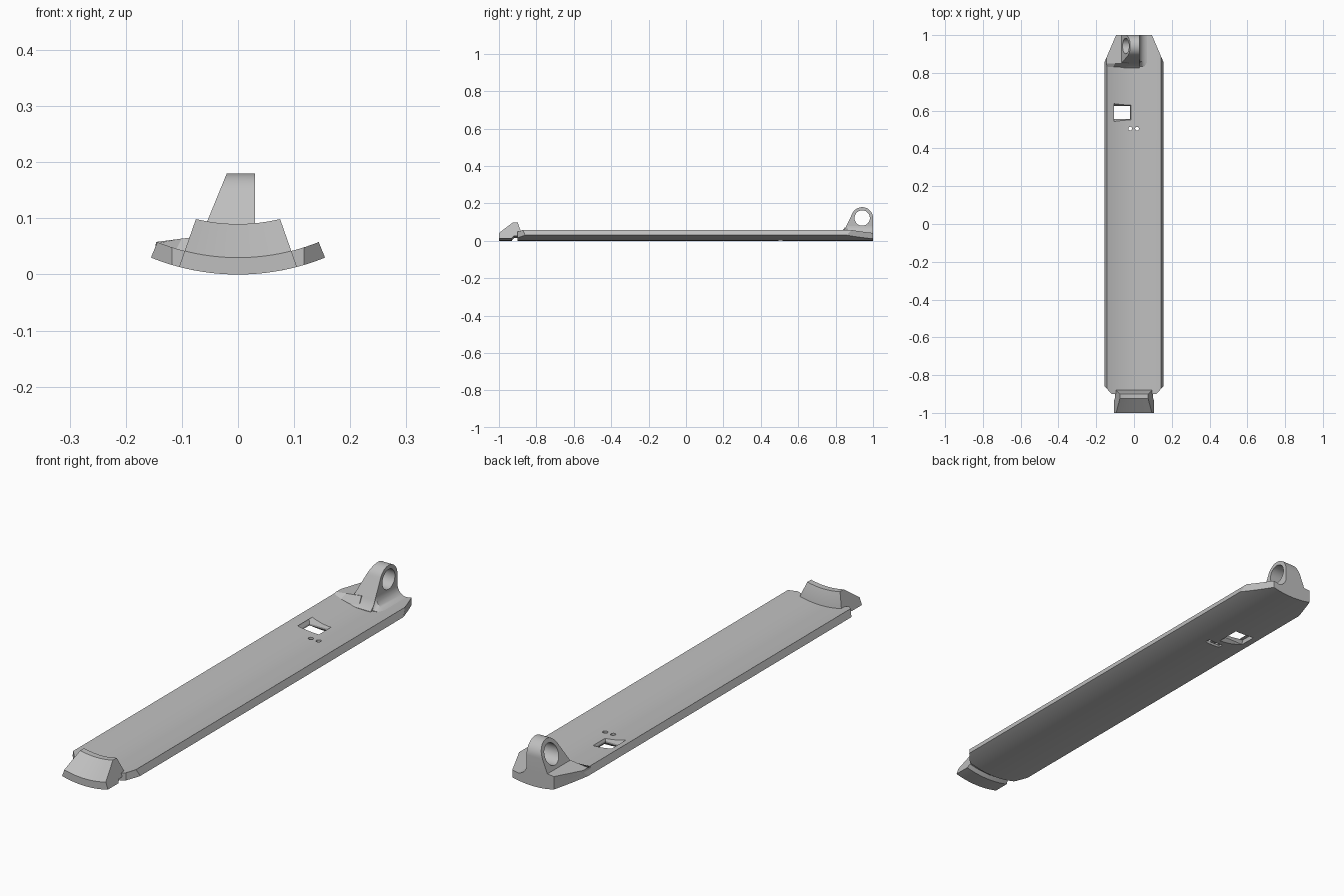
import bpy, bmesh, math
from mathutils import Vector

if "Cube" in bpy.data.objects:
    bpy.data.objects.remove(bpy.data.objects["Cube"])

R = 0.415          # outer radius of the curved plate, axis along y
THICK = 0.03
HALF = 0.383       # half angle of the plate

grey = bpy.data.materials.new("plain_grey")
grey.use_nodes = True
grey.diffuse_color = (0.52, 0.52, 0.52, 1)
grey.node_tree.nodes["Principled BSDF"].inputs["Base Color"].default_value = (0.52, 0.52, 0.52, 1)


def curved(h, a, y):
    """Point at height h above the outer surface, at angle a around the axis."""
    return ((R - h) * math.sin(a), y, R - (R - h) * math.cos(a))


def loft(name, rings, clips=()):
    """Skin closed rings, cap the ends, then trim with vertical planes."""
    bm = bmesh.new()
    vr = [[bm.verts.new(p) for p in ring] for ring in rings]
    n = len(vr[0])
    for a, b in zip(vr, vr[1:]):
        for i in range(n):
            j = (i + 1) % n
            bm.faces.new((a[i], a[j], b[j], b[i]))
    bm.faces.new(vr[0])
    bm.faces.new(vr[-1])
    bmesh.ops.remove_doubles(bm, verts=bm.verts[:], dist=1e-5)
    for co, normal in clips:
        cut = bmesh.ops.bisect_plane(bm, geom=bm.verts[:] + bm.edges[:] + bm.faces[:],
                                     plane_co=co, plane_no=normal, clear_outer=True)
        edges = [e for e in cut["geom_cut"] if isinstance(e, bmesh.types.BMEdge)]
        if edges:
            bmesh.ops.contextual_create(bm, geom=edges)
    bmesh.ops.recalc_face_normals(bm, faces=bm.faces[:])
    me = bpy.data.meshes.new(name)
    bm.to_mesh(me)
    bm.free()
    ob = bpy.data.objects.new(name, me)
    bpy.context.collection.objects.link(ob)
    me.materials.append(grey)
    return ob


def activate(ob):
    bpy.ops.object.select_all(action='DESELECT')
    ob.select_set(True)
    bpy.context.view_layer.objects.active = ob


def cut(ob, cutter):
    cutter.hide_render = True
    mod = ob.modifiers.new("cut", 'BOOLEAN')
    mod.operation = 'DIFFERENCE'
    mod.solver = 'EXACT'
    mod.object = cutter
    activate(ob)
    bpy.ops.object.modifier_apply(modifier=mod.name)
    bpy.data.objects.remove(cutter)


def rectangle(cx, cy, w, d, z):
    return [(cx + sx * w / 2, cy + sy * d / 2, z)
            for sx, sy in ((-1, -1), (1, -1), (1, 1), (-1, 1))]


def circle_z(cx, cy, r, z, n=20):
    return [(cx + r * math.cos(k * math.tau / n), cy + r * math.sin(k * math.tau / n), z)
            for k in range(n)]


# Corner trims: vertical planes through two plan points on each side
def corner(p, q, side, end):
    d = Vector((side * (q[0] - p[0]), q[1] - p[1], 0))
    normal = Vector((-d.y, d.x, 0))
    if normal.x * side < 0:
        normal = -normal
    return Vector((side * p[0], p[1], 0)), normal


rear_trims = [corner((0.155, 0.86), (0.095, 1.0), s, 1) for s in (-1, 1)]
front_trims = [corner((0.155, -0.86), (0.118, -0.9), s, -1) for s in (-1, 1)]

# Long curved plate
angles = [HALF * (k / 20 - 1) for k in range(41)]
plate = loft("curved_plate",
             [[curved(0, a, y) for a in angles] + [curved(THICK, a, y) for a in reversed(angles)]
              for y in (-0.9, 1.0)], rear_trims + front_trims)

# Flared window, two pin holes and the shallow slot joining them underneath
wx, wy = -0.065, 0.59
cut(plate, loft("window_cutter", [rectangle(wx, wy, 0.13, 0.11, -0.005),
                                  rectangle(wx, wy, 0.09, 0.07, 0.015),
                                  rectangle(wx, wy, 0.09, 0.07, 0.022),
                                  rectangle(wx, wy, 0.115, 0.095, 0.045)]))
for hx in (-0.02, 0.016):
    cut(plate, loft("pin_hole_cutter", [circle_z(hx, 0.505, 0.01, z) for z in (-0.01, 0.06)]))
cut(plate, loft("slot_cutter", [rectangle(-0.002, 0.505, 0.07, 0.022, z) for z in (-0.01, 0.01)]))

# Front hook: (y, height) profile swept round the arc, narrowing upward
hook_profile = [(-1, 0), (-1, 0.03), (-0.925, 0.09), (-0.9, 0.09), (-0.88, 0.03),
                (-0.88, 0.014), (-0.92, 0.014), (-0.932, 0)]


def hook_ring(t):
    ring = []
    for y, h in hook_profile:
        width = 0.105 - h / 3
        ring.append(curved(h, t * math.asin(width / (R - h)), y))
    return ring


hook = loft("front_hook", [hook_ring(k / 10 - 1) for k in range(21)])

# Rear lug: rounded eye profile, upright on its left, leaning on its right
ey, ez, er = 0.942, 0.122, 0.058
lug_profile = [(1.0, 0.015), (1.0, 0.06)]
for k in range(19):
    a = math.radians(155 * k / 18)
    lug_profile.append((ey + er * math.cos(a), ez + er * math.sin(a)))
lug_profile += [(0.851, 0.066), (0.842, 0.048), (0.825, 0.032), (0.825, 0.015)]
lug = loft("rear_lug", [[(-0.02 - (0.18 - z) * 0.41, y, z) for y, z in lug_profile],
                        [(0.03, y, z) for y, z in lug_profile]])
cut(lug, loft("eye_cutter", [[(x, ey + p[0], ez + p[1]) for p in circle_z(0, 0, 0.041, 0, 40)]
                             for x in (-0.2, 0.1)]))

# Concave fillet on the lug's left
fillet = [(0.02, 0.02), (0.02, 0.078), (0.03, 0.078)]
for k in range(1, 9):
    a = math.radians(90 * k / 8)
    fillet.append((0.03 + 0.045 * (1 - math.cos(a)), 0.078 - 0.042 * math.sin(a)))
fillet.append((0.075, 0.02))
lug_fillet = loft("lug_fillet", [[(x, 0.835, min(z, 0.034)) for x, z in fillet],
                                 [(x, 0.86, z) for x, z in fillet],
                                 [(x, 1.0, z) for x, z in fillet]], rear_trims)

# Flat ledge on the lug's right
low = [(-0.146, 0.055), (-0.11, 0.045), (-0.03, 0.032)]
high = [(-0.146, 0.058), (-0.1, 0.064), (-0.03, 0.072)]
base = [(-0.03, 0.02), (-0.1, 0.03), (-0.148, 0.045)]
ledge = loft("rear_ledge", [[(x, y, z) for x, z in top + base]
                            for y, top in ((0.83, low), (0.85, high), (1.0, high))], rear_trims)

# Smooth curves, crisp corners
for ob in (plate, hook, lug, lug_fillet, ledge):
    activate(ob)
    bpy.ops.object.shade_smooth_by_angle(angle=math.radians(25))
